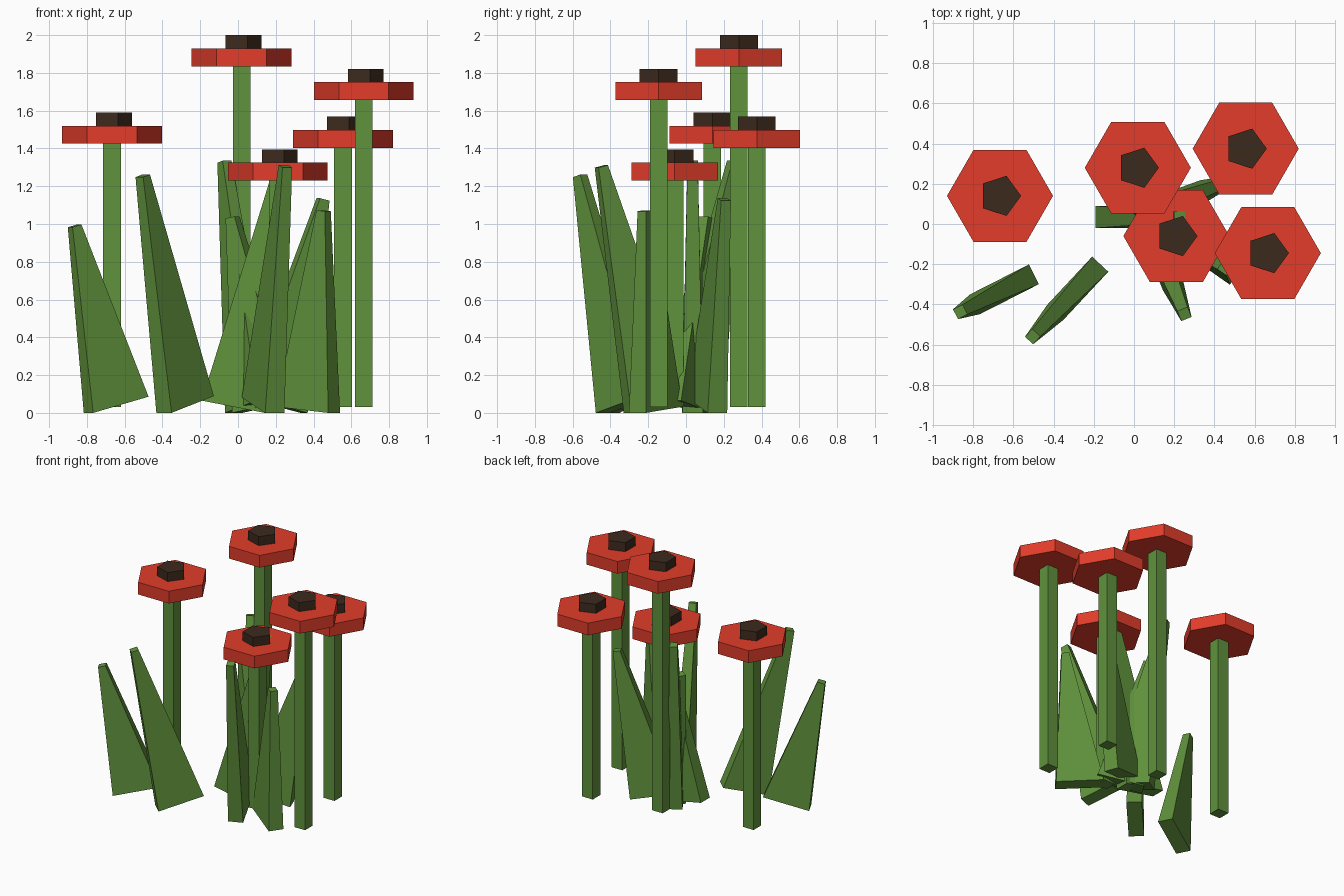
import bpy, bmesh, math
from mathutils import Matrix

if "Cube" in bpy.data.objects:
    bpy.data.objects.remove(bpy.data.objects["Cube"])


def material(name, rgb):
    m = bpy.data.materials.new(name)
    lin = [((c / 255 + 0.055) / 1.055) ** 2.4 for c in rgb]
    m.diffuse_color = (*lin, 1)
    m.use_nodes = True
    m.node_tree.nodes["Principled BSDF"].inputs["Base Color"].default_value = m.diffuse_color
    return m


GREEN = material("leaf green", (96, 146, 60))
RED = material("petal red", (226, 60, 42))
BROWN = material("dark brown", (60, 42, 29))


def loft(name, bottom, top, z0, z1, mat, matrix=Matrix()):
    """Solid between two flat outlines with the same number of points."""
    bm = bmesh.new()
    lo = [bm.verts.new((x, y, z0)) for x, y in bottom]
    hi = [bm.verts.new((x, y, z1)) for x, y in top]
    n = len(lo)
    bm.faces.new(lo[::-1])
    bm.faces.new(hi)
    for i in range(n):
        j = (i + 1) % n
        bm.faces.new((lo[i], lo[j], hi[j], hi[i]))
    me = bpy.data.meshes.new(name)
    bm.to_mesh(me)
    bm.free()
    me.materials.append(mat)
    ob = bpy.data.objects.new(name, me)
    ob.matrix_world = matrix
    bpy.context.collection.objects.link(ob)
    return ob


def rect(w, d):
    return [(-w / 2, -d / 2), (w / 2, -d / 2), (w / 2, d / 2), (-w / 2, d / 2)]


def polygon(n, r):
    return [(r * math.cos(2 * math.pi * i / n), r * math.sin(2 * math.pi * i / n))
            for i in range(n)]


# Flowers: x, y, underside of the petals
FLOWERS = [(-0.667, 0.14, 1.425), (0.019, 0.28, 1.835), (0.556, 0.375, 1.403),
           (0.211, -0.06, 1.23), (0.666, -0.145, 1.656)]
for x, y, z in FLOWERS:
    place = Matrix.Translation((x, y, 0))
    loft("stem", rect(0.093, 0.093), rect(0.093, 0.093), 0.03, z + 0.01, GREEN, place)
    loft("petals", polygon(6, 0.264), polygon(6, 0.264), z, z + 0.095, RED, place)
    loft("flower_centre", polygon(5, 0.105), polygon(5, 0.105),
         z + 0.09, z + 0.165, BROWN, place)

# Leaves: base centre x, y, heading, lean (degrees), height of the tip
LEAVES = [(-0.645, -0.325, 207, 14.6, 0.99), (-0.28, -0.32, 227, 15.2, 1.255),
          (0.133, -0.156, -68, 14, 1.305), (-0.025, 0.035, 0, 11, 1.33),
          (0.195, 0.11, 20, 14, 1.13), (0.37, -0.16, -35, 5.5, 1.07),
          (0.14, 0.01, 150, 11, 1.035), (0.064, 0.028, 121, 11.5, 1.33)]
BASE = 0.34
for x, y, heading, lean, tip in LEAVES:
    t = math.radians(lean)
    z = BASE / 2 * math.sin(t)
    place = (Matrix.Translation((x, y, z))
             @ Matrix.Rotation(math.radians(heading), 4, 'Z')
             @ Matrix.Rotation(t, 4, 'Y'))
    loft("leaf", rect(BASE, 0.11), rect(0.055, 0.055), 0, (tip - z) / math.cos(t),
         GREEN, place)
